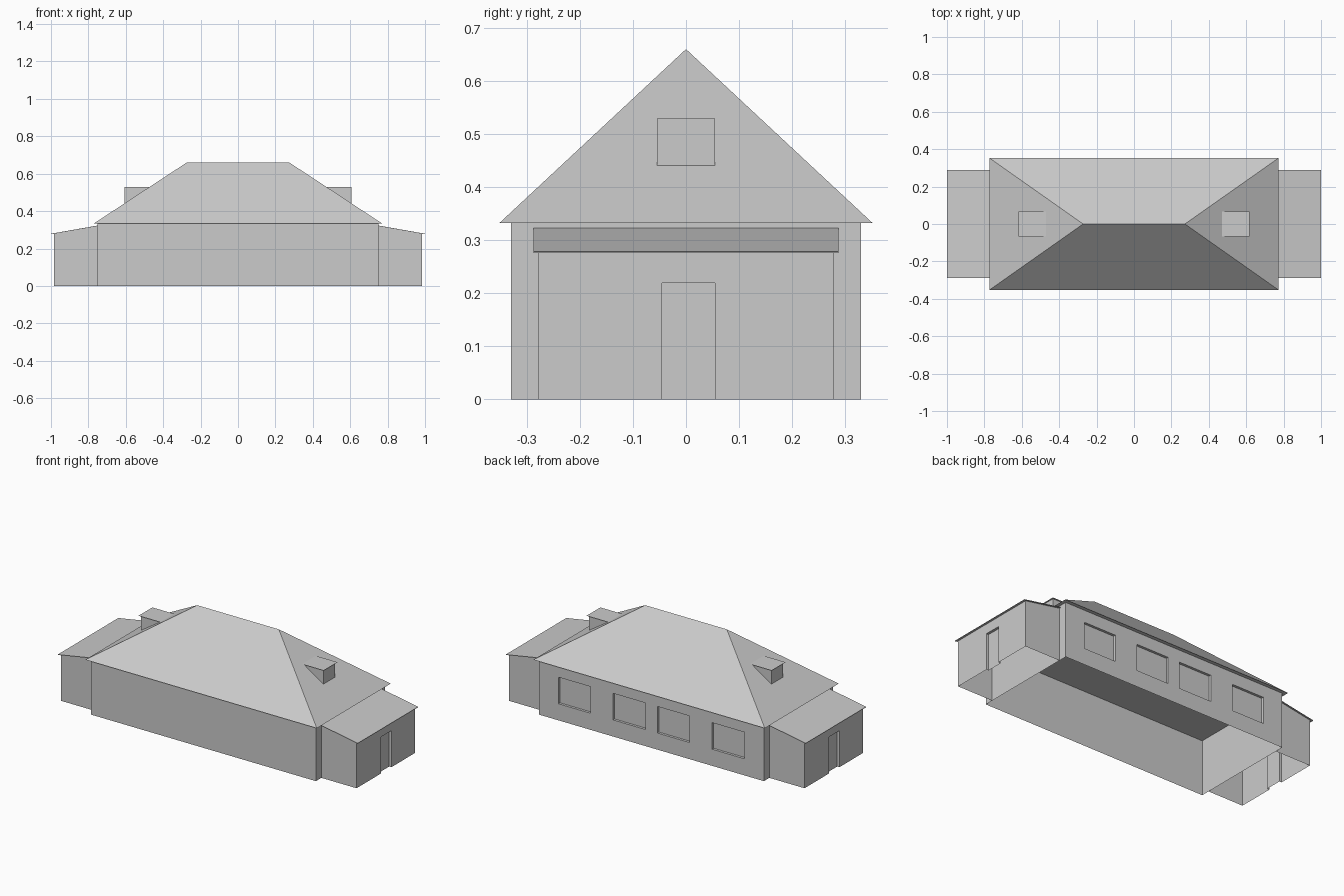
import bpy, bmesh, math
from mathutils import Matrix, Vector

if "Cube" in bpy.data.objects:
    bpy.data.objects.remove(bpy.data.objects["Cube"])

grey = bpy.data.materials.new("plain grey")
grey.diffuse_color = (0.6, 0.6, 0.6, 1)
grey.use_nodes = True
grey.node_tree.nodes["Principled BSDF"].inputs["Base Color"].default_value = grey.diffuse_color


def make(name, faces, turn=0.0):
    """Build one object from a list of corner loops, turned about z."""
    bm = bmesh.new()
    for loop in faces:
        bm.faces.new([bm.verts.new(p) for p in loop])
    bmesh.ops.remove_doubles(bm, verts=bm.verts, dist=1e-5)
    bm.transform(Matrix.Rotation(turn, 4, 'Z'))
    mesh = bpy.data.meshes.new(name)
    bm.to_mesh(mesh)
    bm.free()
    mesh.materials.append(grey)
    obj = bpy.data.objects.new(name, mesh)
    bpy.context.collection.objects.link(obj)
    return obj


def wall(origin, along, width, height, openings=(), depth=0.015):
    """Upright wall with recessed panels; openings are (u0, u1, v0, v1)."""
    o, a = Vector(origin), Vector(along)
    n = a.cross(Vector((0, 0, 1)))          # outward side

    def p(u, v, d=0.0):
        return o + a * u + Vector((0, 0, v)) - n * d

    us = sorted({0, width, *[u for w in openings for u in w[:2]]})
    vs = sorted({0, height, *[v for w in openings for v in w[2:]]})
    faces = []
    for u0, u1 in zip(us, us[1:]):
        for v0, v1 in zip(vs, vs[1:]):
            ring = [(u0, v0), (u1, v0), (u1, v1), (u0, v1)]
            if (u0, u1, v0, v1) not in openings:
                faces.append([p(*c) for c in ring])
                continue
            faces.append([p(*c, depth) for c in ring])
            for c, e in zip(ring, ring[1:] + ring[:1]):
                if c[1] == 0 and e[1] == 0:
                    continue                # no sill at ground level
                faces.append([p(*c), p(*e), p(*e, depth), p(*c, depth)])
    return faces


# Main hall walls, open below, windows along the back only
X, Y, H = 0.75, 0.33, 0.333
windows = [(X + a, X + b, 0.10, 0.26)
           for a, b in ((-0.62, -0.405), (-0.255, -0.04), (0.04, 0.255), (0.405, 0.62))]
make("front_wall", wall((-X, -Y, 0), (1, 0, 0), 2 * X, H))
make("back_wall", wall((X, Y, 0), (-1, 0, 0), 2 * X, H, windows))
make("right_end_wall", wall((X, -Y, 0), (0, 1, 0), 2 * Y, H))
make("left_end_wall", wall((-X, Y, 0), (0, -1, 0), 2 * Y, H))

# Hipped roof with a flat underside
E, F, R, T = 0.772, 0.352, 0.272, 0.661
c = [(-E, -F, H), (E, -F, H), (E, F, H), (-E, F, H)]
r0, r1 = (-R, 0, T), (R, 0, T)
make("hipped_roof", [[c[0], c[1], r1, r0], [c[1], c[2], r1],
                     [c[2], c[3], r0, r1], [c[3], c[0], r0], c[::-1]])

# The same porch and dormer at each end, turned half way round
for side, turn in (("right", 0.0), ("left", math.pi)):
    px, py, hi, lo = 0.985, 0.278, 0.321, 0.279
    # Porch side walls follow the slope of the porch roof
    make(side + "_porch_sides", [
        [(X, -py, 0), (px, -py, 0), (px, -py, lo), (X, -py, hi)],
        [(px, py, 0), (X, py, 0), (X, py, hi), (px, py, lo)]], turn)
    # Porch end wall with a recessed door
    make(side + "_porch_end", wall((px, -py, 0), (0, 1, 0), 2 * py, lo,
                                   [(py - 0.045, py + 0.055, 0, 0.22)]), turn)
    # Lean-to roof, a thin sloping slab
    a, b = 0.288, 1.0
    top = [(X, -a, 0.323), (b, -a, 0.279), (b, a, 0.279), (X, a, 0.323)]
    low = [(x, y, z - 0.003) for x, y, z in top]
    rim = [[low[i], low[(i + 1) % 4], top[(i + 1) % 4], top[i]] for i in range(4)]
    make(side + "_porch_roof", [top, low[::-1]] + rim, turn)

    # Dormer: front panel and triangular cheeks that die into the roof slope
    def slope_x(z):
        return E - (z - H) / (T - H) * (E - R)
    z0, z1, w = 0.441, 0.53, 0.055
    x0, x1 = slope_x(z0), slope_x(z1)
    make(side + "_dormer_box", [
        [(x0, -w, z0), (x0, w, z0), (x0, w, z1), (x0, -w, z1)],
        [(x0, -w, z0), (x0, -w, z1), (x1, -w, z1)],
        [(x0, w, z0), (x1, w, z1), (x0, w, z1)]], turn)
    # Flat dormer roof
    v, xe = 0.066, x0 + 0.01
    make(side + "_dormer_roof",
         [[(x1, -v, z1), (xe, -v, z1), (xe, v, z1), (x1, v, z1)]], turn)
